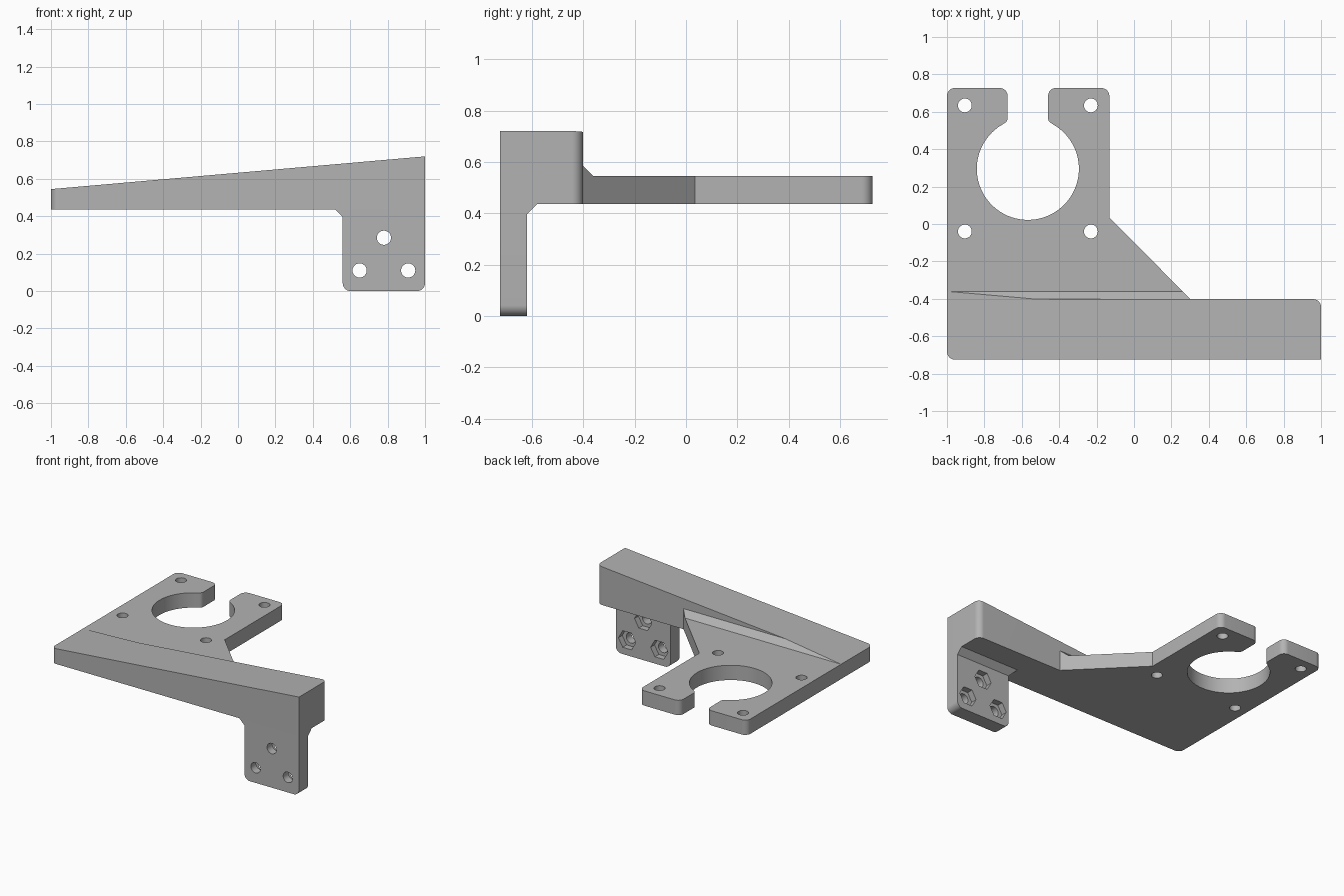
import bpy, bmesh
from math import radians, sin, cos, pi
from mathutils import Vector

if "Cube" in bpy.data.objects:
    bpy.data.objects.remove(bpy.data.objects["Cube"])

grey = bpy.data.materials.new("plain grey")
grey.use_nodes = True
grey.diffuse_color = (0.45, 0.45, 0.45, 1)
grey.node_tree.nodes["Principled BSDF"].inputs["Base Color"].default_value = grey.diffuse_color

PLATE_LOW, PLATE_TOP = 0.437, 0.545   # plate thickness
ARM_BACK, FRONT = -0.402, -0.725      # arm depth
SLOPE = 0.0875                        # rise of the arm's top along x
ROUND = 0.042                         # usual corner radius
CHAMFER = 0.042


def add_object(name, bm):
    bmesh.ops.recalc_face_normals(bm, faces=bm.faces[:])
    mesh = bpy.data.meshes.new(name)
    bm.to_mesh(mesh)
    bm.free()
    mesh.materials.append(grey)
    obj = bpy.data.objects.new(name, mesh)
    bpy.context.collection.objects.link(obj)
    return obj


def rounded(corners, steps=8):
    """Outline from (x, y, radius) corners, with arcs where radius > 0."""
    out = []
    for i, (x, y, r) in enumerate(corners):
        p = Vector((x, y))
        if r == 0:
            out.append(p)
            continue
        a = (Vector(corners[i - 1][:2]) - p).normalized()
        b = (Vector(corners[(i + 1) % len(corners)][:2]) - p).normalized()
        half = a.angle(b) / 2
        centre = p + (a + b).normalized() * (r / sin(half))
        reach = r * cos(half) / sin(half)
        start, end = p + a * reach - centre, p + b * reach - centre
        for k in range(steps + 1):
            t = k / steps
            out.append(centre + start.lerp(end, t).normalized() * r)
    return out


def prism(outline, low, high, axis="z", bm=None):
    """Extrude an outline along z, or an x-z outline along y."""
    bm = bm or bmesh.new()
    place = (lambda p, d: (p[0], p[1], d)) if axis == "z" else (lambda p, d: (p[0], d, p[1]))
    face = bm.faces.new([bm.verts.new(place(p, low)) for p in outline])
    top = bmesh.ops.extrude_face_region(bm, geom=[face])["geom"]
    shift = Vector(place((0, 0), high - low))
    bmesh.ops.translate(bm, vec=shift, verts=[v for v in top if isinstance(v, bmesh.types.BMVert)])
    return bm


def hull(name, points):
    bm = bmesh.new()
    for p in points:
        bm.verts.new(p)
    bmesh.ops.convex_hull(bm, input=bm.verts[:])
    bmesh.ops.dissolve_limit(bm, angle_limit=radians(1), verts=bm.verts[:], edges=bm.edges[:])
    return add_object(name, bm)


def ring(x, y, radius, sides):
    return [(x + radius * cos(2 * pi * k / sides), y + radius * sin(2 * pi * k / sides))
            for k in range(sides)]


def cut(obj, centres, radius, sides, low, high, axis):
    """Drill the same hole at every centre."""
    bm = bmesh.new()
    for x, y in centres:
        prism(ring(x, y, radius, sides), low, high, axis, bm)
    cutter = add_object("hole_cutter", bm)
    cutter.hide_render = True
    mod = obj.modifiers.new("holes", "BOOLEAN")
    mod.operation, mod.solver, mod.object = "DIFFERENCE", "EXACT", cutter
    bpy.context.view_layer.objects.active = obj
    bpy.ops.object.modifier_apply(modifier=mod.name)
    bpy.data.objects.remove(cutter)


# Motor plate: outline with an open round bore
cx, cy, bore, slot = -0.5675, 0.295, 0.273, 0.108
bore_arc = []
for k in range(65):
    a = radians(59.6 - 299.2 * k / 64)
    bore_arc.append((cx + bore * cos(a), cy + bore * sin(a), 0))
back = 0.727
corners = [(-1, ARM_BACK, 0), (0.302, ARM_BACK, 0), (-0.132, 0.035, 0),
           (-0.132, back, ROUND), (cx + slot, back, ROUND), (cx + slot, 0.55, 0.03)]
corners += bore_arc
corners += [(cx - slot, 0.55, 0.03), (cx - slot, back, ROUND), (-1, back, ROUND)]
plate = add_object("motor_plate", prism(rounded(corners), PLATE_LOW, PLATE_TOP))
plate_holes = [(cx + i * 0.337, cy + 0.002 + j * 0.337) for i in (-1, 1) for j in (-1, 1)]
cut(plate, plate_holes, 0.037, 32, 0.3, 0.7, "z")

# Arm: rounded bar whose top rises along x
bm = prism(rounded([(-1, FRONT, ROUND), (1, FRONT, 0), (1, ARM_BACK, ROUND), (-1, ARM_BACK, 0)]),
           PLATE_LOW, PLATE_TOP)
for v in bm.verts:
    if v.co.z > 0.5:
        v.co.z += SLOPE * (v.co.x + 1)
arm = add_object("arm", bm)

# Chamfer strip between plate and arm, fading into the arm's slope
edge, ridge = ARM_BACK + CHAMFER, PLATE_TOP + CHAMFER
hull("plate_chamfer", [
    (-1, edge, PLATE_TOP), (-1, ARM_BACK, PLATE_TOP), (CHAMFER / SLOPE - 1, ARM_BACK, ridge),
    (0.302, ARM_BACK, ridge), (0.302, ARM_BACK, PLATE_TOP), (0.302 - CHAMFER, edge, PLATE_TOP)])

# Mounting tab with bolt holes and hexagonal nut pockets behind
tab_left, tab_back, tab_top = 0.56, -0.62, PLATE_LOW - CHAMFER
tab = add_object("mounting_tab", prism(
    rounded([(tab_left, 0, ROUND), (1, 0, ROUND), (1, tab_top, 0), (tab_left, tab_top, 0)]),
    FRONT, tab_back, "y"))
bolts = [(0.65, 0.11), (0.91, 0.11), (0.78, 0.285)]
cut(tab, bolts, 0.038, 32, -0.8, -0.5, "y")
cut(tab, bolts, 0.07, 6, tab_back - 0.045, -0.5, "y")

# Flared neck joining tab to arm
hull("tab_neck", [(x, y, z)
                  for z, grow in ((tab_top, 0), (PLATE_LOW, CHAMFER))
                  for x in (tab_left - grow, 1) for y in (FRONT, tab_back + grow)])

# Smooth the round walls, keep edges crisp
for obj in (plate, arm, tab):
    bpy.ops.object.select_all(action="DESELECT")
    obj.select_set(True)
    bpy.context.view_layer.objects.active = obj
    bpy.ops.object.shade_smooth_by_angle(angle=radians(25))
